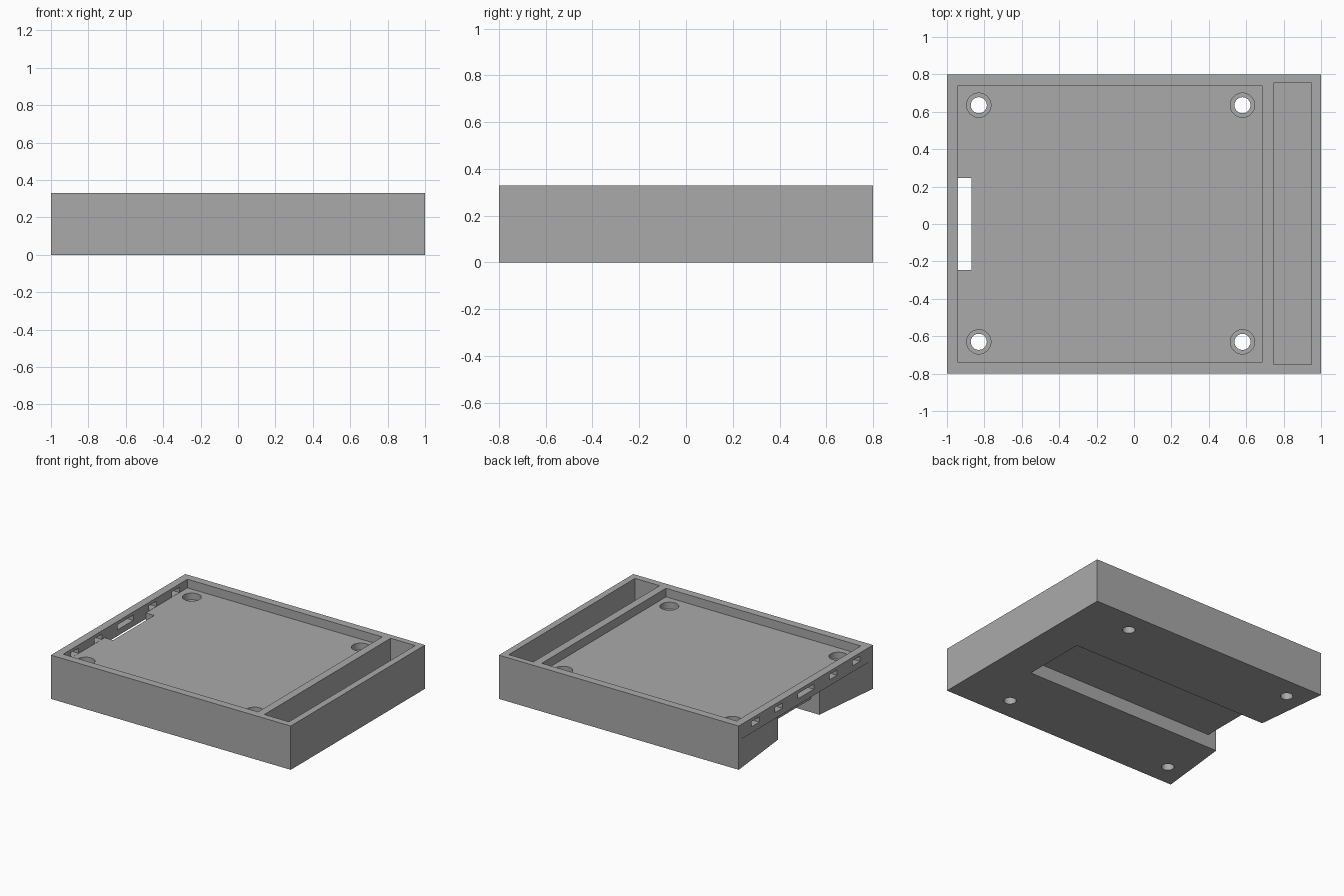
import bpy
import bmesh
from mathutils import Matrix

default = bpy.data.objects.get("Cube")
if default:
    bpy.data.objects.remove(default, do_unlink=True)

LENGTH, WIDTH, HEIGHT = 2.0, 1.6, 0.33
TRAY_FLOOR = 0.265
WALL_X = -0.94       # inner face of the port wall
HALF_SLOT = 0.245    # half width of the cable channel and slot
LIP_Z = 0.22         # underside of the port wall

grey = bpy.data.materials.new("matte grey")
grey.use_nodes = True
grey.diffuse_color = (0.4, 0.4, 0.4, 1)
grey.node_tree.nodes["Principled BSDF"].inputs["Base Color"].default_value = (0.4, 0.4, 0.4, 1)


def make_object(name, bm):
    bmesh.ops.recalc_face_normals(bm, faces=bm.faces)
    mesh = bpy.data.meshes.new(name)
    bm.to_mesh(mesh)
    bm.free()
    mesh.materials.append(grey)
    obj = bpy.data.objects.new(name, mesh)
    bpy.context.collection.objects.link(obj)
    return obj


def prism(name, outline, z0, z1):
    bm = bmesh.new()
    base = bm.faces.new([bm.verts.new((x, y, z0)) for x, y in outline])
    side = bmesh.ops.extrude_face_region(bm, geom=[base])["geom"]
    tops = [v for v in side if isinstance(v, bmesh.types.BMVert)]
    bmesh.ops.translate(bm, verts=tops, vec=(0, 0, z1 - z0))
    return make_object(name, bm)


def box(name, x0, x1, y0, y1, z0, z1):
    return prism(name, [(x0, y0), (x1, y0), (x1, y1), (x0, y1)], z0, z1)


def cylinder(name, x, y, radius, z0, z1):
    bm = bmesh.new()
    bmesh.ops.create_cone(bm, cap_ends=True, segments=32, radius1=radius, radius2=radius,
                          depth=z1 - z0, matrix=Matrix.Translation((x, y, (z0 + z1) / 2)))
    return make_object(name, bm)


def cut(target, cutter):
    cutter.hide_render = True
    mod = target.modifiers.new("cut", 'BOOLEAN')
    mod.operation = 'DIFFERENCE'
    mod.solver = 'EXACT'
    mod.object = cutter
    bpy.context.view_layer.objects.active = target
    bpy.ops.object.modifier_apply(modifier=mod.name)
    bpy.data.objects.remove(cutter, do_unlink=True)


# Solid case body
case = box("case_body", -LENGTH / 2, LENGTH / 2, -WIDTH / 2, WIDTH / 2, 0, HEIGHT)

# Shallow main tray and deep side compartment
cut(case, box("tray_cutter", WALL_X, 0.685, -0.74, 0.74, TRAY_FLOOR, 0.5))
cut(case, box("compartment_cutter", 0.745, 0.95, -0.75, 0.755, 0.06, 0.5))

# Recess under the port wall, deepening towards the middle
half = [(-1.1, 0.86), (-1.0065, 0.86), (WALL_X, HALF_SLOT)]
outline = half + [(x, -y) for x, y in reversed(half)]
cut(case, prism("recess_cutter", outline, -0.1, LIP_Z))

# Cable channel along the underside, and the slot rising into the tray
cut(case, box("channel_cutter", -1.1, 0.715, -HALF_SLOT, HALF_SLOT, -0.1, 0.1))
cut(case, box("slot_cutter", WALL_X, -0.87, -HALF_SLOT, HALF_SLOT, 0.05, 0.5))

# Counterbored screw holes
for x in (-0.83, 0.58):
    for y in (-0.63, 0.635):
        cut(case, cylinder("counterbore_cutter", x, y, 0.065, TRAY_FLOOR - 0.05, 0.5))
        cut(case, cylinder("hole_cutter", x, y, 0.043, -0.1, 0.5))

# Port openings: a wide one in the middle and two small ones on each side
for y, width in ((0, 0.19), (0.325, 0.09), (-0.325, 0.09), (0.6, 0.09), (-0.6, 0.09)):
    cut(case, box("port_cutter", -1.1, -0.92, y - width / 2, y + width / 2,
                  TRAY_FLOOR + 0.001, TRAY_FLOOR + 0.04))

# Smooth hole walls, sharp edges elsewhere
bpy.ops.object.select_all(action='DESELECT')
case.select_set(True)
bpy.context.view_layer.objects.active = case
bpy.ops.object.shade_smooth_by_angle()
